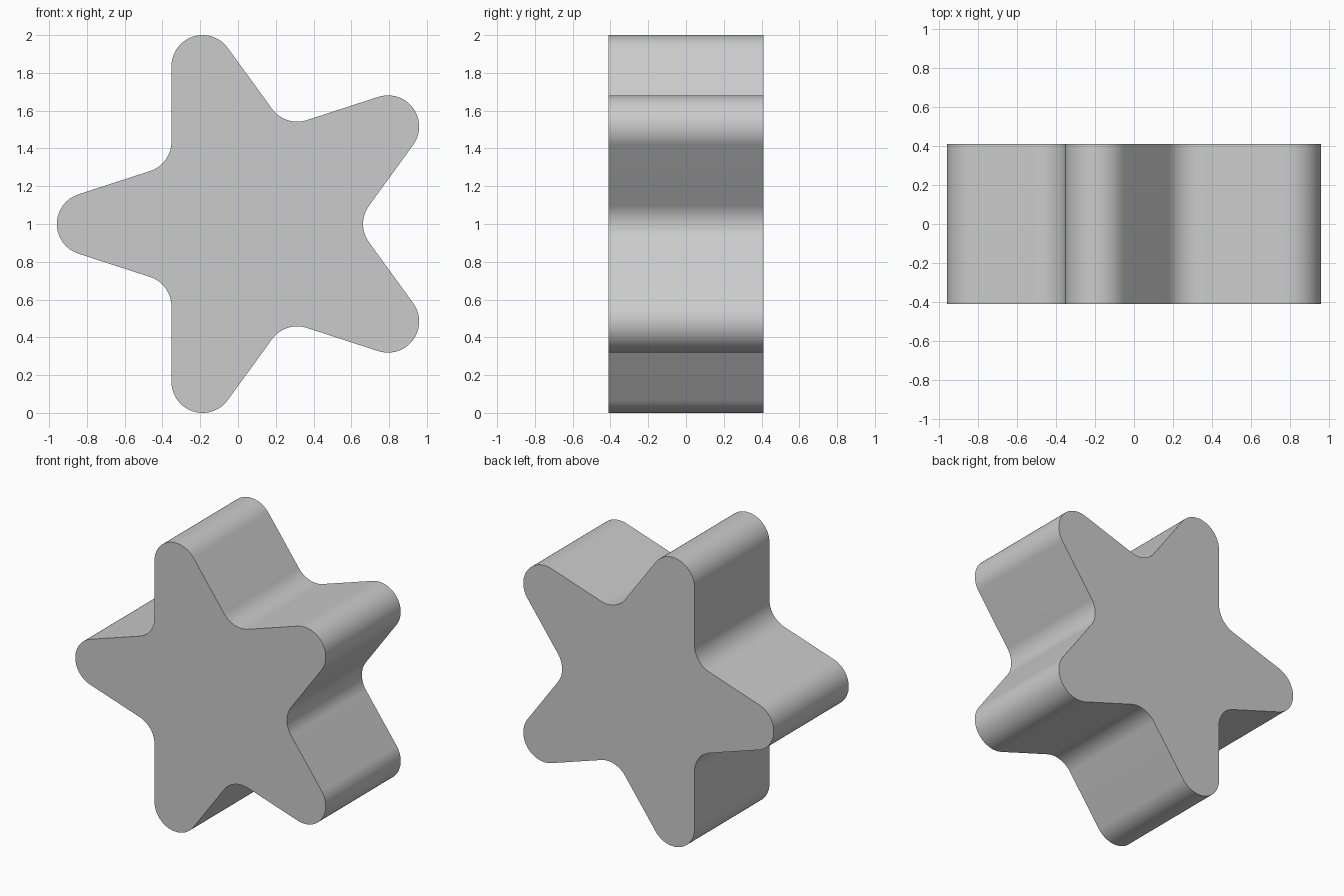
import bpy, bmesh
from math import radians, sin, cos

if "Cube" in bpy.data.objects:
    bpy.data.objects.remove(bpy.data.objects["Cube"], do_unlink=True)

ROUND = 0.165                              # radius of tips and notches
ARM = (1 - ROUND) / sin(radians(72))       # star centre to tip centre
NOTCH = (ARM * sin(radians(18)) + 2 * ROUND) / cos(radians(36))
CENTRE_X = ARM * (1 - cos(radians(36))) / 2
HALF_DEPTH = 0.41
STEPS = 24


def arc(distance, direction, start, end):
    """Points of an arc whose centre lies out from the star centre."""
    cx = CENTRE_X + distance * cos(radians(direction))
    cz = 1 + distance * sin(radians(direction))
    angles = [radians(start + (end - start) * i / STEPS) for i in range(STEPS + 1)]
    return [(cx + ROUND * cos(a), cz + ROUND * sin(a)) for a in angles]


# Outline: five rounded tips alternating with five rounded notches
outline = []
for k in range(5):
    tip = 180 + 72 * k
    notch = tip + 36
    outline += arc(ARM, tip, tip - 72, tip + 72)
    outline += arc(NOTCH, notch, notch + 216, notch + 144)

# Extrude the outline from front to back
bm = bmesh.new()
front = bm.faces.new([bm.verts.new((x, -HALF_DEPTH, z)) for x, z in outline])
result = bmesh.ops.extrude_face_region(bm, geom=[front], use_keep_orig=True)
moved = [v for v in result["geom"] if isinstance(v, bmesh.types.BMVert)]
bmesh.ops.translate(bm, verts=moved, vec=(0, 2 * HALF_DEPTH, 0))
bmesh.ops.recalc_face_normals(bm, faces=bm.faces)
mesh = bpy.data.meshes.new("star_block")
bm.to_mesh(mesh)
bm.free()

# Plain grey material
grey = bpy.data.materials.new("grey")
grey.use_nodes = True
colour = (0.6, 0.6, 0.6, 1)
grey.diffuse_color = colour
grey.node_tree.nodes["Principled BSDF"].inputs["Base Color"].default_value = colour
mesh.materials.append(grey)

star = bpy.data.objects.new("star_block", mesh)
bpy.context.collection.objects.link(star)
bpy.context.view_layer.objects.active = star
star.select_set(True)
bpy.ops.object.shade_smooth_by_angle(angle=radians(30))
